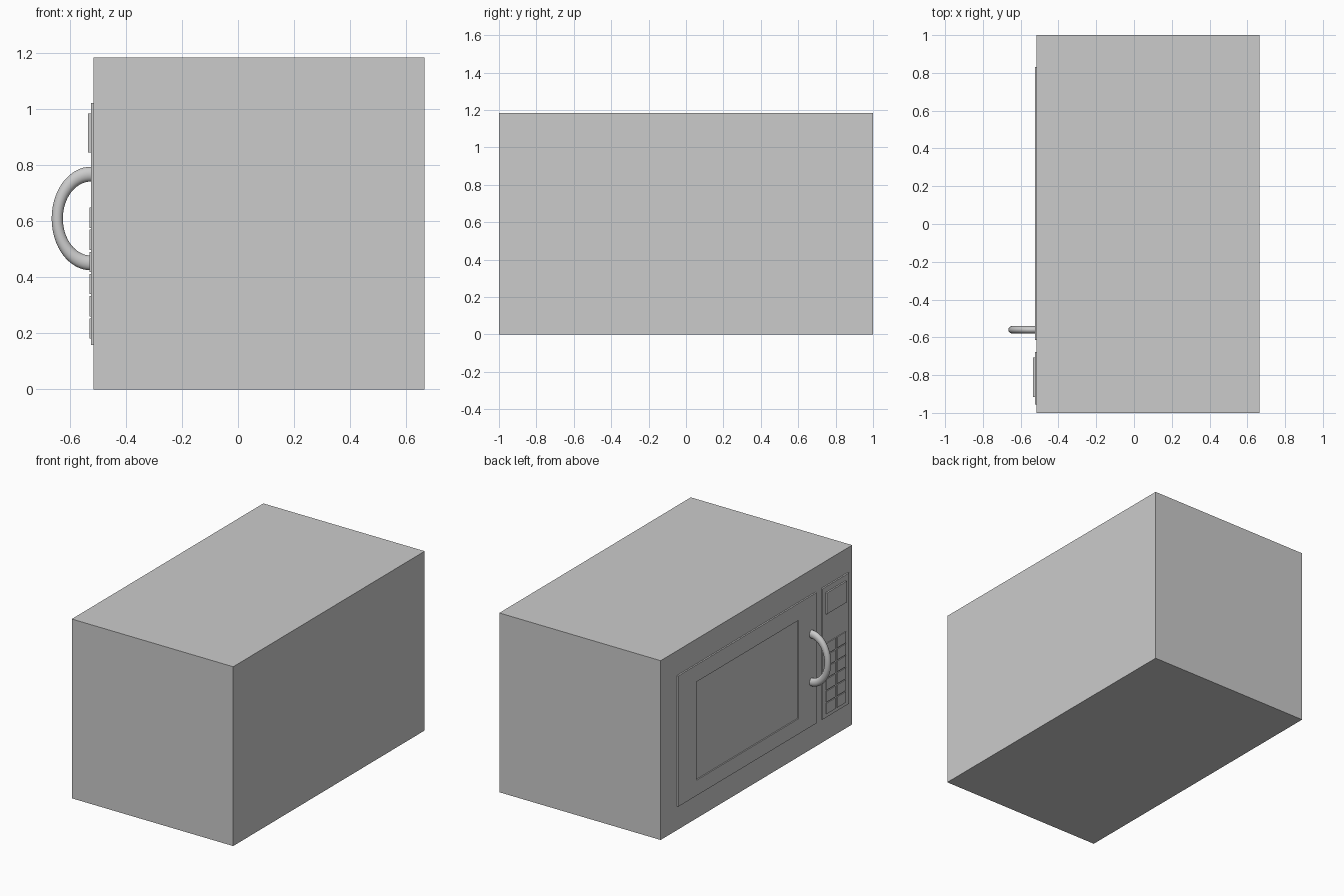
import bpy, bmesh, math
from mathutils import Vector, Matrix

if "Cube" in bpy.data.objects:
    bpy.data.objects.remove(bpy.data.objects["Cube"])


def add_object(name, bm):
    bmesh.ops.recalc_face_normals(bm, faces=bm.faces)
    mesh = bpy.data.meshes.new(name)
    bm.to_mesh(mesh)
    bm.free()
    obj = bpy.data.objects.new(name, mesh)
    bpy.context.collection.objects.link(obj)
    return obj


def box_mesh(x, y, z):
    bm = bmesh.new()
    lo, hi = Vector((x[0], y[0], z[0])), Vector((x[1], y[1], z[1]))
    size = hi - lo
    matrix = Matrix.Translation((lo + hi) / 2) @ Matrix.Diagonal((*size, 1))
    bmesh.ops.create_cube(bm, size=1, matrix=matrix)
    return bm


def box(name, x, y, z):
    return add_object(name, box_mesh(x, y, z))


BODY_X, PANEL_X = -0.515, -0.525

# Main casing
box("casing", (BODY_X, 0.665), (-1, 1), (0, 1.185))

# Door with a shallow recessed window
bm = box_mesh((PANEL_X, BODY_X), (-0.613, 0.83), (0.158, 1.022))
front = min(bm.faces, key=lambda f: f.calc_center_median().x)
bmesh.ops.inset_region(bm, faces=[front], thickness=0.1)
mid = front.calc_center_median()
for v in front.verts:
    v.co.y = 0.64 if v.co.y > mid.y else -0.425
    v.co.z = 0.91 if v.co.z > mid.z else 0.26
bmesh.ops.inset_region(bm, faces=[front], thickness=0)
for v in front.verts:
    v.co.x += 0.008
add_object("door", bm)

# Control panel and display
box("control_panel", (PANEL_X, BODY_X), (-0.955, -0.677), (0.158, 1.022))
box("display", (-0.535, PANEL_X), (-0.915, -0.707), (0.845, 0.985))

# Keypad: two columns of six buttons
for col, y in enumerate((-0.803, -0.915)):
    for row in range(6):
        z = 0.182 + row * 0.079
        box(f"button_{col}_{row}", (-0.53, PANEL_X), (y, y + 0.092), (z, z + 0.072))

# Handle: half ring stretched vertically
bm = bmesh.new()
ring = bmesh.ops.create_circle(
    bm, cap_ends=False, radius=0.02, segments=24,
    matrix=Matrix.Translation((0, 0, 0.12)) @ Matrix.Rotation(math.pi / 2, 4, 'Y'))
bmesh.ops.spin(bm, geom=bm.verts[:] + bm.edges[:], cent=(0, 0, 0), axis=(0, 1, 0),
               angle=-math.pi, steps=32)
bmesh.ops.holes_fill(bm, edges=[e for e in bm.edges if e.is_boundary], sides=0)
bmesh.ops.transform(
    bm, verts=bm.verts,
    matrix=Matrix.Translation((PANEL_X, -0.56, 0.61)) @ Matrix.Diagonal((1, 1, 1.32, 1)))
handle = add_object("handle", bm)
bpy.context.view_layer.objects.active = handle
handle.select_set(True)
bpy.ops.object.shade_smooth_by_angle(angle=math.radians(40))
